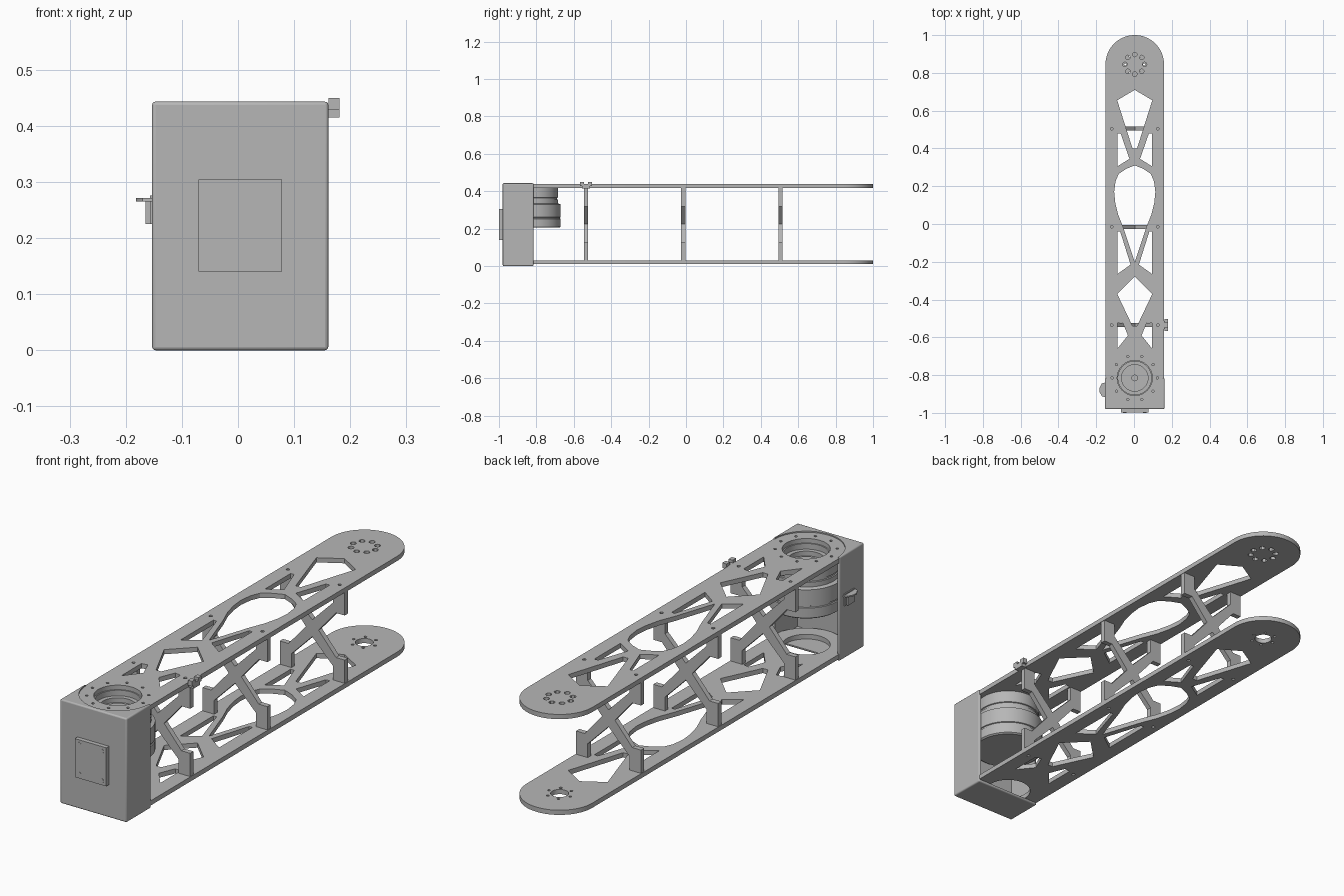
import bpy, bmesh
from math import sin, cos, pi, radians
from mathutils import Matrix

if "Cube" in bpy.data.objects:
    bpy.data.objects.remove(bpy.data.objects["Cube"])

CX = 0.004          # arm centreline
MOTOR_Y = -0.815    # motor axis
TIP_Y = 0.845       # far joint axis

metal = bpy.data.materials.new("machined grey")
metal.use_nodes = True
GREY = (0.47, 0.47, 0.47, 1)
metal.diffuse_color = GREY
metal.node_tree.nodes["Principled BSDF"].inputs["Base Color"].default_value = GREY


def finish(ob):
    if not ob.data.materials:
        ob.data.materials.append(metal)
    bpy.ops.object.select_all(action='DESELECT')
    ob.select_set(True)
    bpy.context.view_layer.objects.active = ob
    bpy.ops.object.shade_smooth_by_angle(angle=radians(30))
    return ob


def add_mesh(name, mesh):
    ob = bpy.data.objects.new(name, mesh)
    bpy.context.collection.objects.link(ob)
    return ob


def circle(r, x=0, y=0, n=32):
    return [(x + r * cos(2 * pi * i / n), y + r * sin(2 * pi * i / n)) for i in range(n)]


def ring(count, radius, r, y):
    return [circle(r, radius * cos(2 * pi * i / count), y + radius * sin(2 * pi * i / count), 12)
            for i in range(count)]


def mirror_x(half):
    # closes a right-hand half profile over the centreline
    return half + [(-x, y) for x, y in reversed(half) if x > 0]


def flat_part(name, loops, thickness, location, upright=False):
    # first loop is the outline, the rest are holes
    curve = bpy.data.curves.new(name, 'CURVE')
    curve.dimensions = '2D'
    curve.fill_mode = 'BOTH'
    curve.extrude = thickness / 2
    for loop in loops:
        spline = curve.splines.new('POLY')
        spline.points.add(len(loop) - 1)
        for p, (x, y) in zip(spline.points, loop):
            p.co = (x, y, 0, 1)
        spline.use_cyclic_u = True
    tmp = add_mesh(name + "_curve", curve)
    mesh = bpy.data.meshes.new_from_object(tmp.evaluated_get(bpy.context.evaluated_depsgraph_get()))
    bpy.data.objects.remove(tmp)
    if upright:
        mesh.transform(Matrix.Rotation(pi / 2, 4, 'X'))
    bm = bmesh.new()
    bm.from_mesh(mesh)
    bmesh.ops.remove_doubles(bm, verts=bm.verts, dist=1e-5)
    bmesh.ops.recalc_face_normals(bm, faces=bm.faces)
    bm.to_mesh(mesh)
    bm.free()
    mesh.materials.clear()
    ob = add_mesh(name, mesh)
    ob.location = location
    return finish(ob)


def block(name, lo, hi):
    bm = bmesh.new()
    bmesh.ops.create_cube(bm, size=1)
    for v in bm.verts:
        v.co = [a + (c + 0.5) * (b - a) for a, b, c in zip(lo, hi, v.co)]
    mesh = bpy.data.meshes.new(name)
    bm.to_mesh(mesh)
    bm.free()
    return finish(add_mesh(name, mesh))


def lathe(name, profile, location):
    bm = bmesh.new()
    verts = [bm.verts.new((r, 0, z)) for r, z in profile]
    edges = [bm.edges.new(pair) for pair in zip(verts, verts[1:])]
    bmesh.ops.spin(bm, geom=verts + edges, axis=(0, 0, 1), cent=(0, 0, 0),
                   angle=2 * pi, steps=64, use_merge=True)
    bmesh.ops.remove_doubles(bm, verts=bm.verts, dist=1e-5)
    bmesh.ops.recalc_face_normals(bm, faces=bm.faces)
    mesh = bpy.data.meshes.new(name)
    bm.to_mesh(mesh)
    bm.free()
    ob = add_mesh(name, mesh)
    ob.location = location
    return finish(ob)


# Arm plates: capsule outline with truss cutouts
R = 0.155
arc = [pi * i / 32 for i in range(33)]
outline = [(R * cos(a), TIP_Y + R * sin(a)) for a in arc]
outline += [(-R * cos(a), MOTOR_Y + 0.005 - R * sin(a)) for a in arc]

central = [
    [(0, .71), (.093, .655), (.012, .40)],
    [(0, .31), (.045, .292), (.085, .265), (.102, .225), (.109, .17), (.103, .11),
     (.088, .05), (.06, -.02), (0, -.20)],
    [(0, -.278), (.093, -.37), (.012, -.54)],
]
sides = [
    [(.092, .48), (.075, .48), (.028, .345), (.092, .305)],
    [(.092, -.04), (.077, -.04), (.022, -.215), (.092, -.265)],
    [(.092, -.525), (.065, -.52), (.036, -.59), (.092, -.66)],
]
BRACE_Y = (-.535, -.015, .505)
cuts = [mirror_x(h) for h in central]
for s in (-1, 1):
    cuts += [[(s * x, y) for x, y in tri] for tri in sides]
    cuts += [circle(.007, s * .122, y, 12) for y in BRACE_Y]

top_cuts = cuts + ring(8, .052, .012, TIP_Y) + [circle(.093, 0, MOTOR_Y, 48)]
top_cuts += ring(10, .12, .006, MOTOR_Y)
low_cuts = cuts + ring(6, .05, .006, TIP_Y) + [circle(.035, 0, TIP_Y), circle(.093, 0, MOTOR_Y, 48)]
flat_part("upper_arm_plate", [outline] + top_cuts, .02, (CX, 0, .428))
flat_part("lower_arm_plate", [outline] + low_cuts, .02, (CX, 0, .02))

# Cross braces between the plates
quarter = [(.03, 0), (.112, .095), (.153, .095), (.153, .195), (.098, .195), (.098, .135), (0, .036)]
half = [(x, -z) for x, z in reversed(quarter[1:])] + quarter
for i, y in enumerate(BRACE_Y):
    flat_part(f"cross_brace_{i + 1}", [half + [(-x, z) for x, z in reversed(half[1:-1])]],
              .022, (CX, y, .224), upright=True)

# Housing: rounded box, hollow and open to the back, arc cut in its lid
housing = block("motor_housing", (CX - .157, -.98, 0), (CX + .157, -.815, .443))
bevel = housing.modifiers.new("soft_edges", 'BEVEL')
bevel.width = .006
bevel.segments = 3
cavity = block("cavity_cutter", (CX - .148, -.968, .009), (CX + .148, -.7, .43))
lid_cut = lathe("lid_cutter", [(0, .42), (.15, .42), (.15, .5), (0, .5)], (CX, MOTOR_Y, 0))
for cutter in (cavity, lid_cut):
    cutter.hide_render = True
    cutter.hide_viewport = True
    cutter.display_type = 'WIRE'
    mod = housing.modifiers.new("cut", 'BOOLEAN')
    mod.operation = 'DIFFERENCE'
    mod.solver = 'EXACT'
    mod.object = cutter
mesh = bpy.data.meshes.new_from_object(
    housing.evaluated_get(bpy.context.evaluated_depsgraph_get()))
housing.modifiers.clear()
housing.data = mesh
for cutter in (cavity, lid_cut):
    bpy.data.objects.remove(cutter)
finish(housing)

# Motor with grooved body and stepped hollow output
lathe("motor", [(0, .205), (.138, .205), (.145, .21), (.145, .252), (.141, .254), (.141, .26),
                (.145, .262), (.145, .33), (.13, .335), (.13, .355), (.126, .357), (.126, .364),
                (.13, .366), (.13, .419), (.088, .419), (.088, .395), (.07, .395), (.07, .375),
                (.05, .375), (.05, .382), (.015, .382), (.015, .36), (0, .36)], (CX, MOTOR_Y, 0))

# Front cover plate with four screws
corners = [(x, z) for x in (-.053, .053) for z in (-.063, .063)]
panel = [(-.074, -.082), (.074, -.082), (.074, .082), (-.074, .082)]
flat_part("front_cover", [panel], .021, (CX, -.988, .222), upright=True)
for i, (x, z) in enumerate(corners):
    flat_part(f"cover_screw_{i + 1}", [circle(.009)], .004, (CX + x, -.998, .222 + z), upright=True)

# Cable clip on the left edge of the upper plate
block("clip_base", (.157, -.557, .415), (.181, -.513, .438))
block("clip_head_front", (.161, -.567, .428), (.181, -.545, .45))
block("clip_head_back", (.161, -.525, .428), (.181, -.503, .45))

# Small sensor tab on the right wall of the housing
tab = [(.035, .04), (.035, -.04), (.012, -.034), (0, -.012), (0, .012), (.012, .034)]
flat_part("sensor_tab", [tab], .006, (-.182, -.878, .268))
block("sensor_body", (-.165, -.9, .225), (-.15, -.856, .268))
block("sensor_back", (-.157, -.91, .225), (-.15, -.846, .276))
